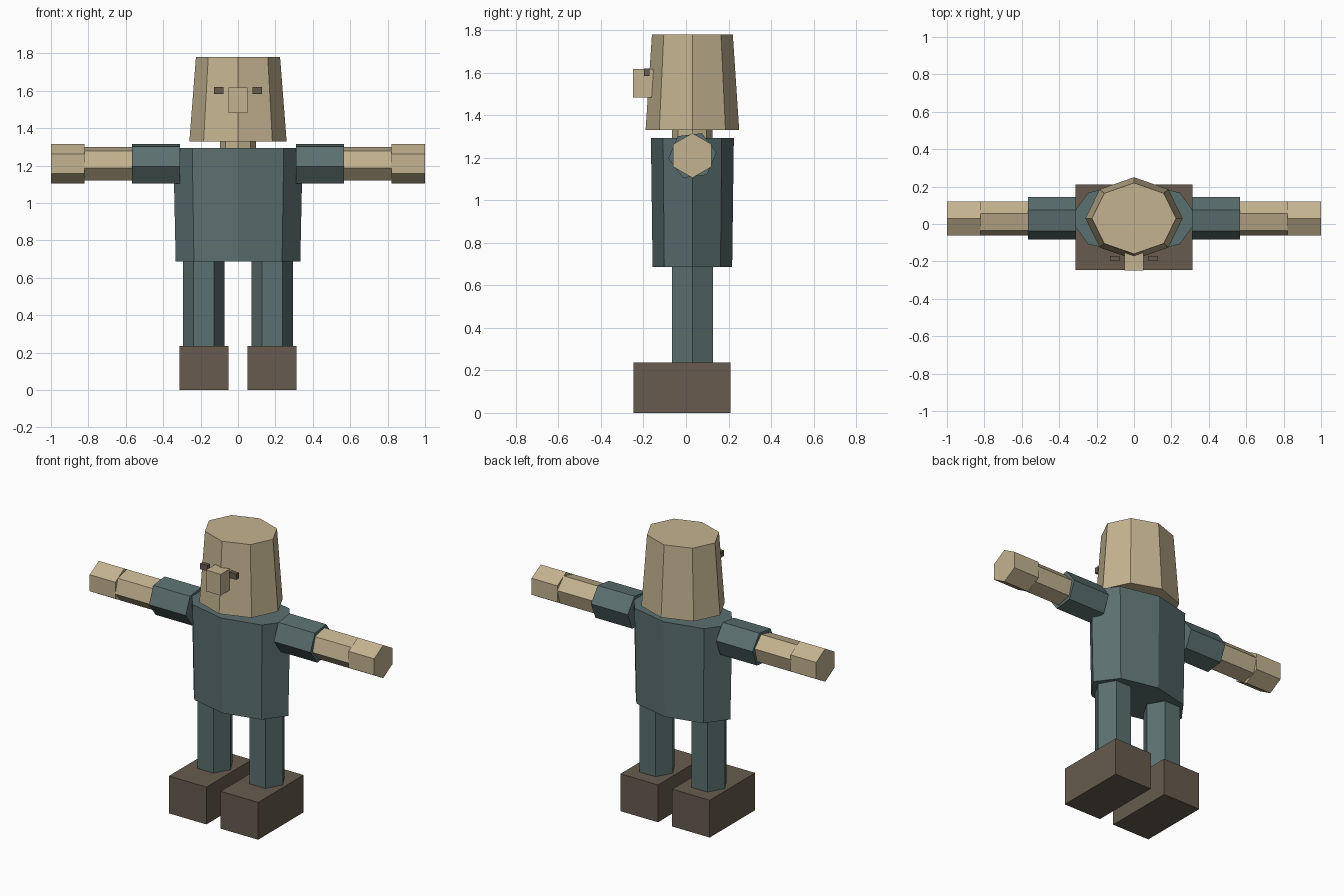
import bpy, bmesh, math
from mathutils import Vector

if "Cube" in bpy.data.objects:
    bpy.data.objects.remove(bpy.data.objects["Cube"])


def material(name, rgb):
    m = bpy.data.materials.new(name)
    m.diffuse_color = (*rgb, 1)
    m.use_nodes = True
    m.node_tree.nodes["Principled BSDF"].inputs["Base Color"].default_value = m.diffuse_color
    return m


SKIN = material("tan_skin", (0.55, 0.45, 0.28))
CLOTH = material("teal_cloth", (0.105, 0.162, 0.16))
LEATHER = material("brown_leather", (0.135, 0.105, 0.076))
CY = 0.03       # depth of the body's axis
ARM_Z = 1.21    # height of the arm axis


def finish(name, bm, mat):
    bmesh.ops.recalc_face_normals(bm, faces=bm.faces)
    me = bpy.data.meshes.new(name)
    bm.to_mesh(me)
    bm.free()
    me.materials.append(mat)
    ob = bpy.data.objects.new(name, me)
    bpy.context.collection.objects.link(ob)
    return ob


def loft(name, mat, sides, ring_a, ring_b):
    """Closed prism between two rings, each given as a function of the angle."""
    bm = bmesh.new()
    angles = [2 * math.pi * i / sides for i in range(sides)]
    a, b = [[bm.verts.new(Vector(r(t))) for t in angles] for r in (ring_a, ring_b)]
    bm.faces.new(a)
    bm.faces.new(b)
    for i in range(sides):
        j = (i + 1) % sides
        bm.faces.new((a[i], a[j], b[j], b[i]))
    return finish(name, bm, mat)


def upright(name, mat, sides, x, z0, z1, r0, r1):
    """Vertical tapered prism; r0 and r1 are (x radius, y radius)."""
    def ring(z, r):
        return lambda t: (x + r[0] * math.cos(t), CY + r[1] * math.sin(t), z)
    return loft(name, mat, sides, ring(z0, r0), ring(z1, r1))


def arm_part(name, mat, side, x0, x1, r, roll):
    """Six-sided prism along x, rolled from a point-up position."""
    a = math.radians(roll)

    def ring(x):
        return lambda t: (side * x, CY + r * math.sin(t + a), ARM_Z + r * math.cos(t + a))
    return loft(name, mat, 6, ring(x0), ring(x1))


def box(name, mat, x, y, z):
    bm = bmesh.new()
    bmesh.ops.create_cube(bm, size=1)
    for v in bm.verts:
        v.co = [(lo + hi) / 2 + c * (hi - lo) for c, (lo, hi) in zip(v.co, (x, y, z))]
    return finish(name, bm, mat)


# Head, neck and torso
upright("head", SKIN, 8, 0, 1.33, 1.78, (0.26, 0.22), (0.225, 0.19))
upright("neck", SKIN, 8, 0, 1.27, 1.35, (0.095, 0.095), (0.095, 0.095))
upright("torso", CLOTH, 8, 0, 0.687, 1.293, (0.333, 0.187), (0.346, 0.195))
box("nose", SKIN, (-0.052, 0.052), (-0.248, -0.14), (1.482, 1.617))

# Paired parts
for s, tag in ((-1, "left"), (1, "right")):
    def span(a, b):
        return tuple(sorted((s * a, s * b)))
    box("eye_" + tag, LEATHER, span(0.077, 0.127), (-0.198, -0.172), (1.583, 1.62))
    arm_part("upper_arm_" + tag, CLOTH, s, 0.31, 0.568, 0.114, 23)
    arm_part("forearm_" + tag, SKIN, s, 0.55, 0.83, 0.094, 16)
    arm_part("hand_" + tag, SKIN, s, 0.82, 1.0, 0.105, 0)
    upright("leg_" + tag, CLOTH, 6, s * 0.183, 0.22, 0.70, (0.111, 0.111), (0.111, 0.111))
    box("shoe_" + tag, LEATHER, span(0.05, 0.314), (-0.246, 0.21), (0, 0.237))
